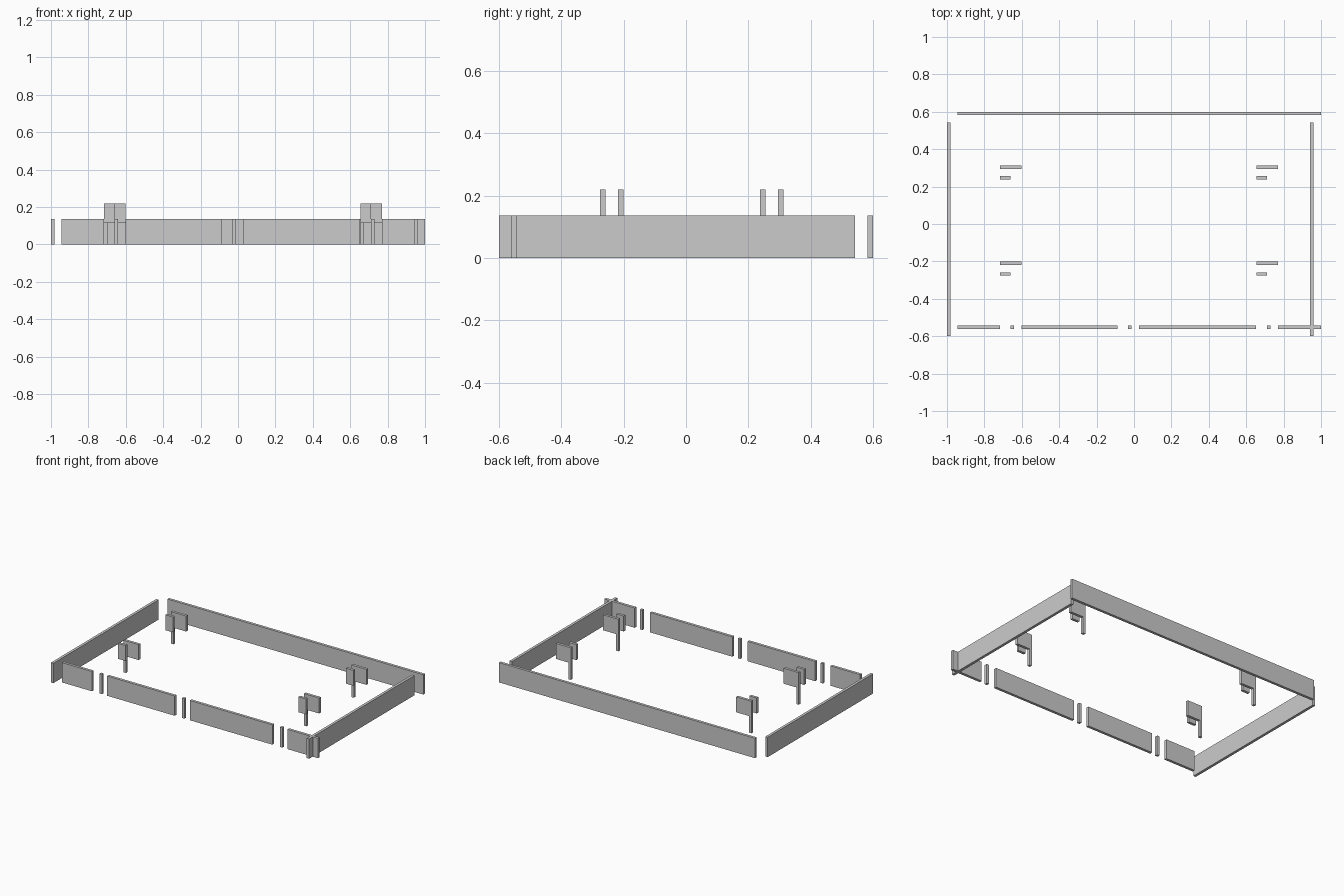
import bpy

if "Cube" in bpy.data.objects:
    bpy.data.objects.remove(bpy.data.objects["Cube"])

T = 0.0185   # board thickness
H = 0.136    # wall height
Z0, Z1 = 0.114, 0.22   # raised panel bottom and top


def board(name, profile, y0, y1):
    """Extrude an x-z outline from y0 to y1."""
    n = len(profile)
    verts = [(x, y0, z) for x, z in profile] + [(x, y1, z) for x, z in profile]
    faces = [list(range(n)), list(range(2 * n - 1, n - 1, -1))]
    faces += [[i, i + n, (i + 1) % n + n, (i + 1) % n] for i in range(n)]
    mesh = bpy.data.meshes.new(name)
    mesh.from_pydata(verts, [], faces)
    obj = bpy.data.objects.new(name, mesh)
    bpy.context.collection.objects.link(obj)
    return obj


def box(name, x0, x1, y0, y1, z0=0.0, z1=H):
    return board(name, [(x0, z0), (x1, z0), (x1, z1), (x0, z1)], y0, y1)


# Long back wall and the two side walls
box("back_wall", -0.943, 1.0, 0.6 - T, 0.6)
box("left_wall", -1.0, -1.0 + T, -0.6, 0.542)
box("right_wall", 0.942, 0.942 + T, -0.6, 0.542)

# Front wall: panels with narrow studs in the gaps
for i, (a, b) in enumerate([(-0.943, -0.716), (-0.601, -0.088),
                            (0.027, 0.653), (0.769, 1.0)]):
    box(f"front_panel_{i + 1}", a, b, -0.561, -0.561 + T)
for i, a in enumerate([-0.66, -0.032, 0.711]):
    box(f"front_stud_{i + 1}", a, a + T, -0.561, -0.561 + T)

# Four inner stands: a wide panel on a leg, with a small panel in front
for side, x in (("left", -0.716), ("right", 0.654)):
    for depth, y in (("front", -0.2185), ("back", 0.295)):
        outline = [(x, 0), (x + T, 0), (x + T, Z0),
                   (x + 0.115, Z0), (x + 0.115, Z1), (x, Z1)]
        board(f"{depth}_{side}_leg_panel", outline, y, y + T)
        box(f"{depth}_{side}_small_panel", x, x + 0.056,
            y - 0.058, y - 0.058 + T, Z0, Z1)
